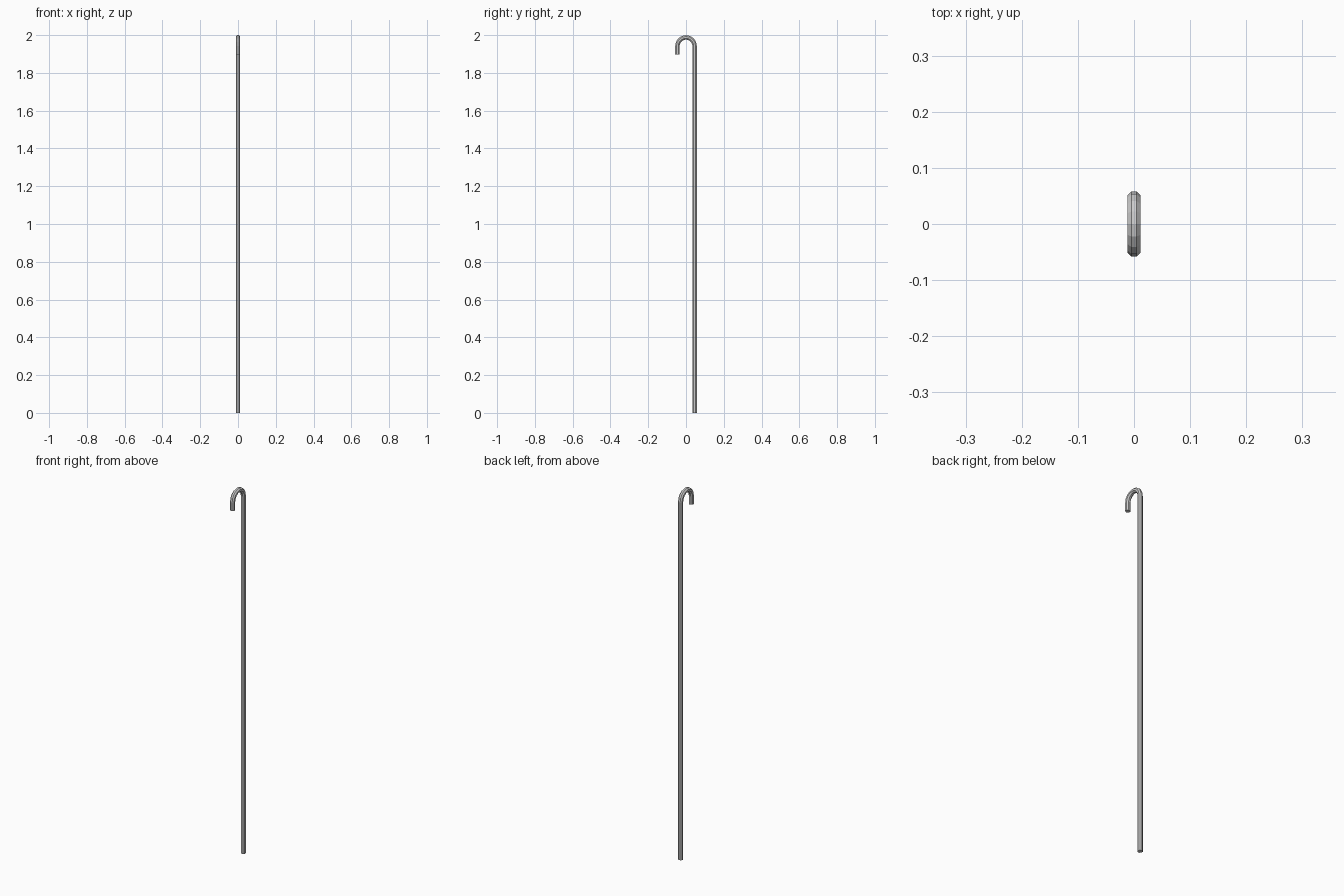
import bpy, bmesh, math
from mathutils import Vector

if "Cube" in bpy.data.objects:
    bpy.data.objects.remove(bpy.data.objects["Cube"])

SIDES = 8
R = 0.0128          # tube radius
BEND = 0.0457       # half distance between shaft and hook tip
TOP = 2.0 - R * math.cos(math.pi / SIDES)
STEPS = 8

# path: shaft, half-circle bend, short drop to the tip
path = [(BEND, 0.0)]
for i in range(STEPS + 1):
    a = math.pi * i / STEPS
    path.append((BEND * math.cos(a), TOP - BEND + BEND * math.sin(a)))
path.append((-BEND, 1.897))
pts = [Vector((0, y, z)) for y, z in path]

# sweep an octagon along the path
bm = bmesh.new()
rings = []
for i, p in enumerate(pts):
    t = (pts[min(i + 1, len(pts) - 1)] - pts[max(i - 1, 0)]).normalized()
    if i == 1:
        t = Vector((0, 0, 1))
    if i == len(pts) - 2:
        t = Vector((0, 0, -1))
    n = Vector((1, 0, 0)).cross(t)
    ring = []
    for k in range(SIDES):
        a = 2 * math.pi * (k + 0.5) / SIDES
        ring.append(bm.verts.new(p + R * (math.cos(a) * Vector((1, 0, 0)) + math.sin(a) * n)))
    rings.append(ring)
for a, b in zip(rings, rings[1:]):
    for k in range(SIDES):
        j = (k + 1) % SIDES
        bm.faces.new((a[k], a[j], b[j], b[k]))

# end caps
bm.faces.new(rings[0][::-1])
bm.faces.new(rings[-1])
bmesh.ops.recalc_face_normals(bm, faces=bm.faces)

mesh = bpy.data.meshes.new("hooked_cane")
bm.to_mesh(mesh)
bm.free()
cane = bpy.data.objects.new("hooked_cane", mesh)
bpy.context.collection.objects.link(cane)
